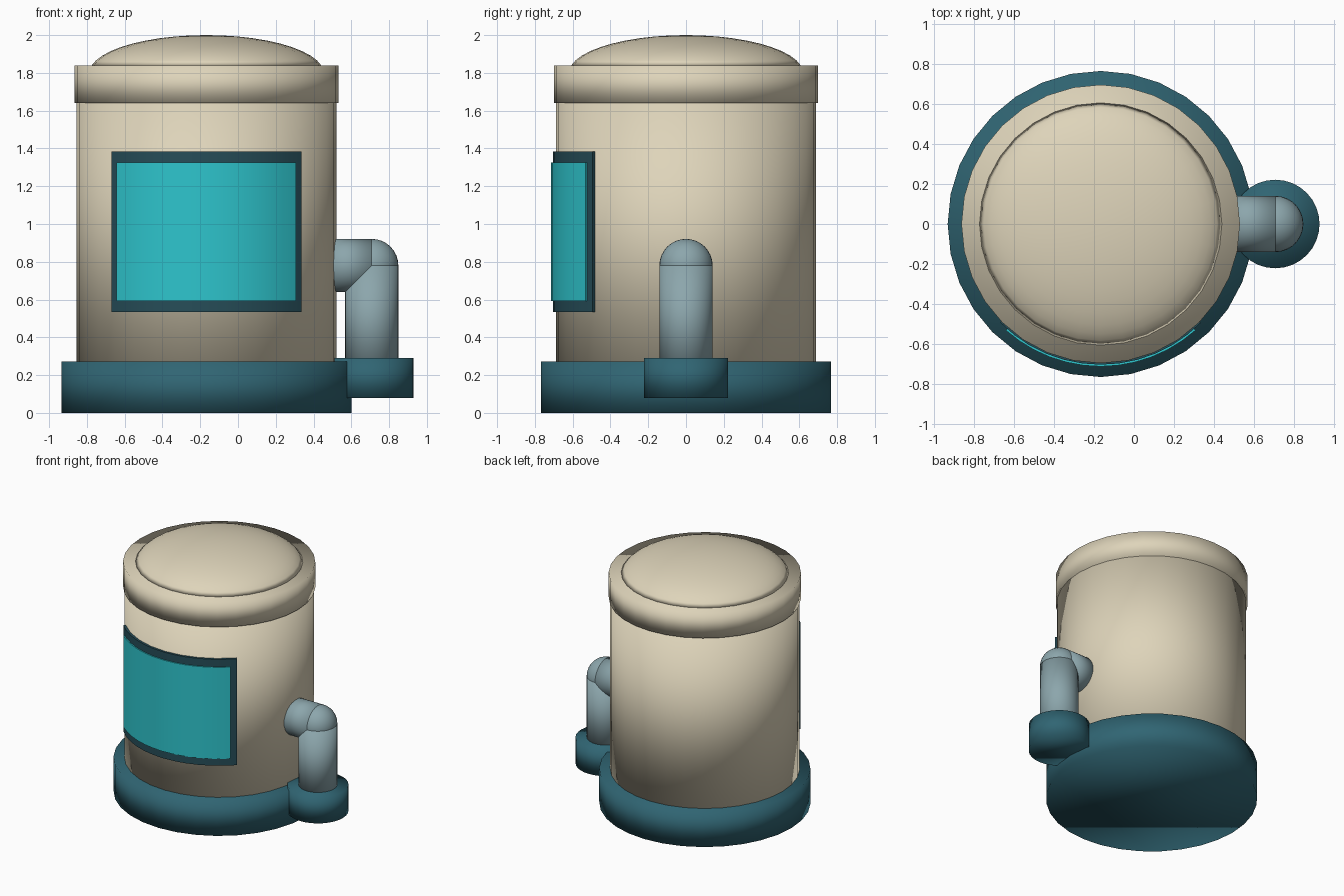
import bpy, bmesh, math
from mathutils import Matrix, Vector

if "Cube" in bpy.data.objects:
    bpy.data.objects.remove(bpy.data.objects["Cube"])

CX = -0.167   # tank axis
PX = 0.708    # pipe axis
SIDES = 32


def material(name, rgb):
    m = bpy.data.materials.new(name)
    lin = [((c / 255 + 0.055) / 1.055) ** 2.4 for c in rgb]
    m.diffuse_color = (*lin, 1)
    m.use_nodes = True
    m.node_tree.nodes["Principled BSDF"].inputs["Base Color"].default_value = m.diffuse_color
    return m


CREAM = material("cream", (222, 212, 186))
TEAL = material("dark teal", (48, 101, 115))
FRAME = material("deep teal", (38, 77, 88))
GLASS = material("bright turquoise", (46, 197, 205))
STEEL = material("pale blue grey", (140, 166, 172))


def finish(bm, name, mat, smooth=True):
    bmesh.ops.recalc_face_normals(bm, faces=bm.faces)
    me = bpy.data.meshes.new(name)
    bm.to_mesh(me)
    bm.free()
    me.materials.append(mat)
    ob = bpy.data.objects.new(name, me)
    bpy.context.collection.objects.link(ob)
    for p in me.polygons:
        p.use_smooth = smooth
    return ob


def lathe(name, profile, cx, mat):
    """Revolve (radius, z) points around a vertical axis; flat ends are capped."""
    bm = bmesh.new()
    rings = []
    for r, z in profile:
        if r == 0:
            rings.append([bm.verts.new((cx, 0, z))] * SIDES)
        else:
            rings.append([bm.verts.new((cx + r * math.cos(a), r * math.sin(a), z))
                          for a in (2 * math.pi * i / SIDES for i in range(SIDES))])
    for lo, hi in zip(rings, rings[1:]):
        for i in range(SIDES):
            j = (i + 1) % SIDES
            quad = [lo[i], lo[j], hi[j], hi[i]]
            bm.faces.new(list(dict.fromkeys(quad)))
    for ring, (r, z) in ((rings[0], profile[0]), (rings[-1], profile[-1])):
        if r > 0:
            bm.faces.new(ring)
    return finish(bm, name, mat)


def curved_panel(name, radius, half_angle, z0, z1, mat, segs=12):
    """Curved slab wrapped on the front of the tank."""
    bm = bmesh.new()
    cols = []
    for i in range(segs + 1):
        a = -math.pi / 2 + half_angle * (2 * i / segs - 1)
        c, s = math.cos(a), math.sin(a)
        cols.append([bm.verts.new((CX + r * c, r * s, z))
                     for r, z in ((0.66, z0), (radius, z0), (radius, z1), (0.66, z1))])
    for a, b in zip(cols, cols[1:]):
        for k in range(4):
            n = (k + 1) % 4
            bm.faces.new((a[k], b[k], b[n], a[n]))
    bm.faces.new(cols[0])
    bm.faces.new(cols[-1])
    ob = finish(bm, name, mat)
    bpy.ops.object.select_all(action='DESELECT')
    ob.select_set(True)
    bpy.context.view_layer.objects.active = ob
    bpy.ops.object.shade_smooth_by_angle(angle=math.radians(35))
    return ob


# Tank: base, body, rim and domed lid
lathe("base", [(0.767, 0), (0.767, 0.272)], CX, TEAL)
lathe("tank_body", [(0.688, 0.2), (0.688, 1.66)], CX, CREAM)
lathe("lid_rim", [(0.698, 1.64), (0.698, 1.84)], CX, CREAM)
dome = []
t0 = math.asin(0.2)
for i in range(11):
    t = t0 + (math.pi / 2 - t0) * i / 10
    dome.append((0.62 * math.cos(t) if i < 10 else 0, 1.80 + 0.2 * math.sin(t)))
lathe("lid_dome", dome, CX, CREAM)

# Window on the front: frame and glass
curved_panel("window_frame", 0.705, math.asin(0.503 / 0.705), 0.533, 1.385, FRAME)
curved_panel("window_glass", 0.714, math.asin(0.475 / 0.714), 0.592, 1.325, GLASS)

# Pipe: foot collar, upright, elbow ball and side branch
lathe("pipe_collar", [(0.222, 0.08), (0.222, 0.29)], PX, TEAL)
lathe("pipe_upright", [(0.141, 0.2), (0.141, 0.78)], PX, STEEL)

bm = bmesh.new()
bmesh.ops.create_uvsphere(bm, u_segments=SIDES, v_segments=16, radius=0.141,
                          matrix=Matrix.Translation((PX, 0, 0.78)))
finish(bm, "pipe_elbow", STEEL)

bm = bmesh.new()
x0 = 0.45
bmesh.ops.create_cone(bm, cap_ends=True, segments=SIDES, radius1=0.141, radius2=0.141,
                      depth=PX - x0,
                      matrix=Matrix.Translation(((PX + x0) / 2, 0, 0.78))
                      @ Matrix.Rotation(math.pi / 2, 4, 'Y'))
finish(bm, "pipe_branch", STEEL)
